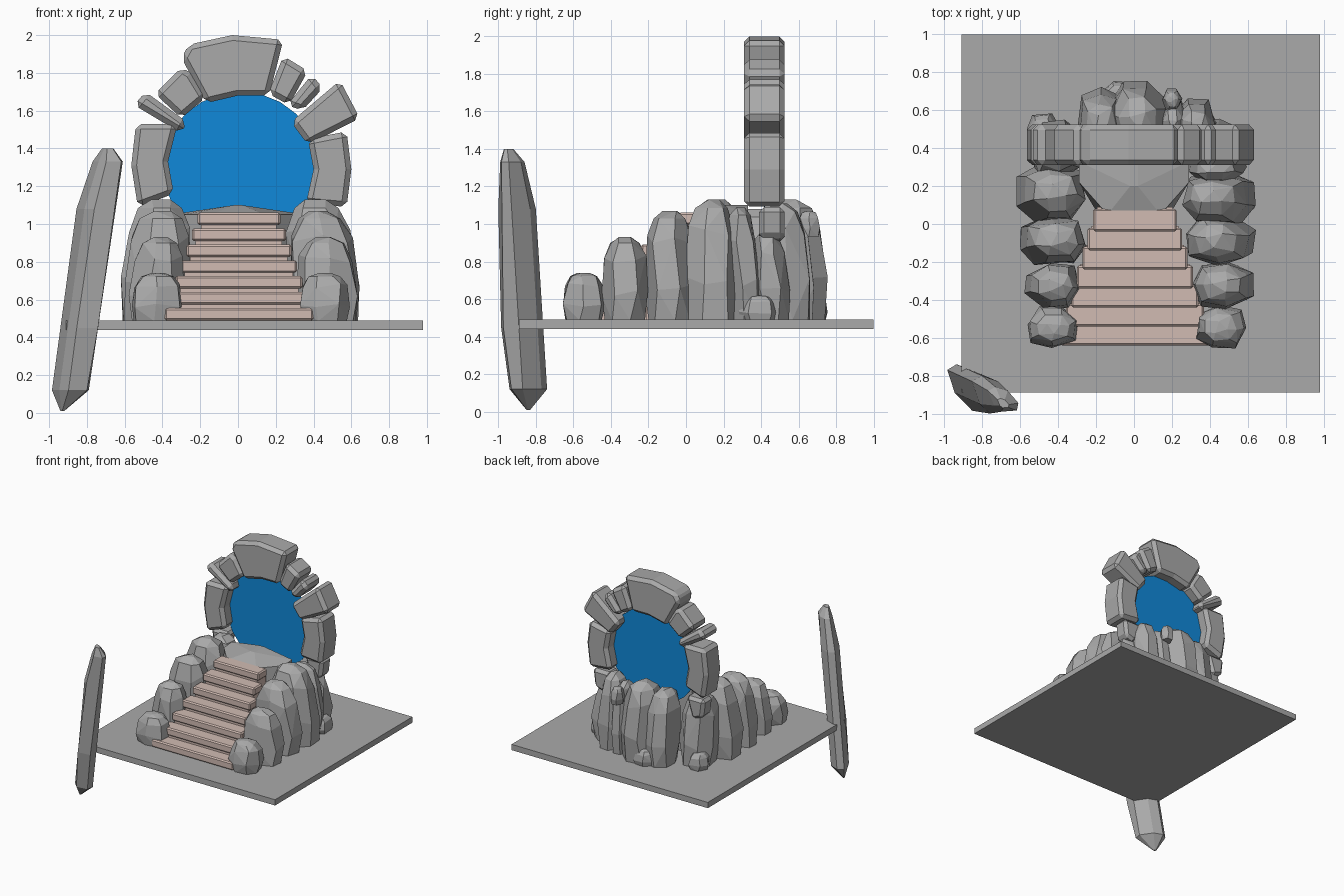
import bpy, bmesh, math, random
from mathutils import Vector

if "Cube" in bpy.data.objects:
    bpy.data.objects.remove(bpy.data.objects["Cube"])

random.seed(4)


def material(name, col):
    m = bpy.data.materials.new(name)
    m.diffuse_color = (*col, 1)
    m.use_nodes = True
    m.node_tree.nodes["Principled BSDF"].inputs["Base Color"].default_value = m.diffuse_color
    return m


STONE = material("grey stone", (0.40, 0.40, 0.40))
STEP = material("pale pink stone", (0.64, 0.50, 0.45))
BLUE = material("portal blue", (0.005, 0.25, 0.70))


def finish(name, bm, mat, bevel=0):
    bmesh.ops.recalc_face_normals(bm, faces=bm.faces)
    me = bpy.data.meshes.new(name)
    bm.to_mesh(me)
    bm.free()
    me.materials.append(mat)
    ob = bpy.data.objects.new(name, me)
    bpy.context.collection.objects.link(ob)
    if bevel:
        b = ob.modifiers.new("bevel", 'BEVEL')
        b.width, b.segments, b.limit_method = bevel, 1, 'ANGLE'
        b.angle_limit = math.radians(40)
    return ob


def hull(name, pts, mat):
    bm = bmesh.new()
    for p in pts:
        bm.verts.new(p)
    r = bmesh.ops.convex_hull(bm, input=bm.verts)
    loose = [v for v in bm.verts if not v.link_faces]
    bmesh.ops.delete(bm, geom=loose, context='VERTS')
    bmesh.ops.dissolve_limit(bm, angle_limit=0.12, verts=bm.verts, edges=bm.edges)
    return finish(name, bm, mat)


def box(name, x0, x1, y0, y1, z0, z1, mat, bevel=0):
    bm = bmesh.new()
    bmesh.ops.create_cube(bm, size=1)
    for v in bm.verts:
        v.co = Vector(((x0 + x1) / 2 + v.co.x * (x1 - x0),
                       (y0 + y1) / 2 + v.co.y * (y1 - y0),
                       (z0 + z1) / 2 + v.co.z * (z1 - z0)))
    return finish(name, bm, mat, bevel)


def prism(name, outline, y0, y1, mat, bevel=0):
    """Front-view outline (x, z) extruded along y."""
    bm = bmesh.new()
    f = bm.faces.new([bm.verts.new((x, y0, z)) for x, z in outline])
    r = bmesh.ops.extrude_face_region(bm, geom=[f])
    for v in r["geom"]:
        if isinstance(v, bmesh.types.BMVert):
            v.co.y = y1
    return finish(name, bm, mat, bevel)


def boulder(name, x0, x1, y0, y1, z0, z1, lean=(0, 0), sides=7):
    """Faceted rock: jittered rings, widest below the middle, wrapped in a hull."""
    cx, cy, rx, ry = (x0 + x1) / 2, (y0 + y1) / 2, (x1 - x0) / 2, (y1 - y0) / 2
    pts = []
    turn = random.random()
    for t, s in ((0, 0.9), (0.32, 1.06), (0.74, 0.94), (0.93, 0.66), (1.0, 0.3)):
        for k in range(sides if s > 0.5 else 3):
            n = sides if s > 0.5 else 3
            a = 2 * math.pi * (k + turn + random.uniform(-.15, .15)) / n
            c, d = math.cos(a), math.sin(a)
            q = s * random.uniform(0.97, 1.06) / (abs(c) ** 3 + abs(d) ** 3) ** (1 / 3)
            z = z0 + (z1 - z0) * (t + (random.uniform(-.05, .05) if 0 < t < 0.9 else 0))
            pts.append((cx + rx * q * c + lean[0] * t, cy + ry * q * d + lean[1] * t, z))
    return hull(name, pts, STONE)


# ground slab
box("ground_slab", -0.91, 0.98, -0.89, 1.0, 0.44, 0.49, STONE)

# stairs: seven treads, each with a recessed riser beneath
for i in range(7):
    w, y, z = 0.215 + 0.029 * i, -0.04 - 0.1 * i, 1.06 - 0.084 * i
    box("stair_tread", -w, w + 0.01, y, y + 0.12, z - 0.066, z, STEP, 0.01)
    box("stair_riser", -w + 0.02, w - 0.01, y + 0.012, y + 0.13, 0.48, z - 0.05, STEP)

# boulders flanking the stairs
for x0, x1, y0, y1, top, lx in (
        (-0.56, -0.31, -0.65, -0.44, 0.74, 0.01), (-0.57, -0.30, -0.44, -0.21, 0.93, 0.02),
        (-0.61, -0.28, -0.21, 0.04, 1.07, 0.04), (-0.63, -0.29, 0.02, 0.31, 1.13, 0.05),
        (0.34, 0.59, -0.65, -0.44, 0.74, -0.01), (0.33, 0.63, -0.44, -0.21, 0.93, -0.02),
        (0.30, 0.64, -0.21, 0.04, 1.07, -0.04), (0.30, 0.66, 0.00, 0.27, 1.13, -0.07)):
    boulder("stair_side_boulder", x0, x1, y0, y1, 0.485, top, (lx, 0))

# landing stone behind the top step
hull("landing_stone", [(x * s, y, z) for x in (-1, 1) for s, y, z in (
    (0.29, 0.33, 1.06), (0.29, 0.22, 1.05), (0.14, 0.05, 1.05), (0.02, 0.2, 1.10),
    (0.02, 0.33, 1.10), (0.2, 0.07, 0.49), (0.28, 0.33, 0.49))], STONE)

# boulders under and behind the arch
for x0, x1, y0, y1, z0, z1 in (
        (-0.54, -0.27, 0.27, 0.55, 0.485, 1.08), (0.28, 0.58, 0.24, 0.41, 0.485, 1.09),
        (0.28, 0.55, 0.38, 0.56, 0.485, 0.96), (-0.29, -0.06, 0.42, 0.72, 0.485, 1.11),
        (-0.13, 0.17, 0.42, 0.76, 0.485, 1.13), (0.13, 0.28, 0.45, 0.69, 0.485, 1.07),
        (0.22, 0.43, 0.42, 0.67, 0.485, 1.11)):
    boulder("arch_base_boulder", x0, x1, y0, y1, z0, z1, (0, -0.04))

# small loose stones
boulder("small_stone", 0.45, 0.60, 0.29, 0.48, 0.485, 0.62, sides=6)
boulder("small_stone", -0.56, -0.40, 0.42, 0.58, 0.485, 0.63, sides=6)
boulder("small_stone", -0.16, 0.0, 0.64, 0.75, 0.485, 0.62, sides=6)
boulder("small_stone", 0.15, 0.25, 0.60, 0.71, 0.93, 1.07, sides=6)

# arch blocks, drawn as front outlines
for outline in (
        ((-0.30, 1.88), (-0.26, 1.95), (-0.03, 2.0), (0.24, 1.975), (0.165, 1.68), (0, 1.68), (-0.17, 1.64)),
        ((-0.44, 1.69), (-0.30, 1.83), (-0.25, 1.80), (-0.17, 1.67), (-0.30, 1.56)),
        ((-0.55, 1.63), (-0.49, 1.70), (-0.27, 1.54), (-0.30, 1.48)),
        ((-0.54, 1.53), (-0.32, 1.53), (-0.37, 1.33), (-0.34, 1.16), (-0.53, 1.09), (-0.565, 1.31)),
        ((0.24, 1.89), (0.37, 1.81), (0.27, 1.63), (0.16, 1.69)),
        ((0.39, 1.79), (0.45, 1.72), (0.34, 1.60), (0.26, 1.63)),
        ((0.54, 1.76), (0.645, 1.56), (0.37, 1.42), (0.28, 1.54)),
        ((0.37, 1.45), (0.575, 1.49), (0.60, 1.29), (0.575, 1.09), (0.36, 1.11), (0.40, 1.29))):
    prism("arch_block", outline, 0.31, 0.525, STONE, 0.028)
for s in (-1, 1):
    prism("arch_foot_block", [(s * x, z) for x, z in (
        (0.54, 1.09), (0.52, 0.93), (0.42, 0.90), (0.36, 1.09))], 0.39, 0.525, STONE, 0.025)

# portal surface
prism("portal_disc", [(0.015 + 0.415 * math.cos(a), 1.30 + 0.40 * math.sin(a))
                      for a in (2 * math.pi * k / 24 for k in range(24))], 0.416, 0.422, BLUE)

# tall leaning stone at the corner: rings of (z, x range, y range)
pts = []
for z, x0, x1, y0, y1 in ((0.01, -0.94, -0.92, -0.85, -0.83), (0.12, -0.985, -0.79, -0.94, -0.74),
                          (0.45, -0.955, -0.73, -0.985, -0.75), (1.08, -0.855, -0.645, -1.0, -0.80),
                          (1.33, -0.77, -0.61, -0.99, -0.86), (1.40, -0.72, -0.66, -0.97, -0.92)):
    cx, cy, rx, ry = (x0 + x1) / 2, (y0 + y1) / 2, (x1 - x0) / 2, (y1 - y0) / 2
    for u, v in ((-1, 0.7), (-0.6, -0.5), (-0.1, -1), (0.9, -0.9), (1, -0.3), (0.3, 0.7), (-0.5, 1)):
        pts.append((cx + rx * u, cy + ry * v, z))
hull("leaning_stone", pts, STONE)
